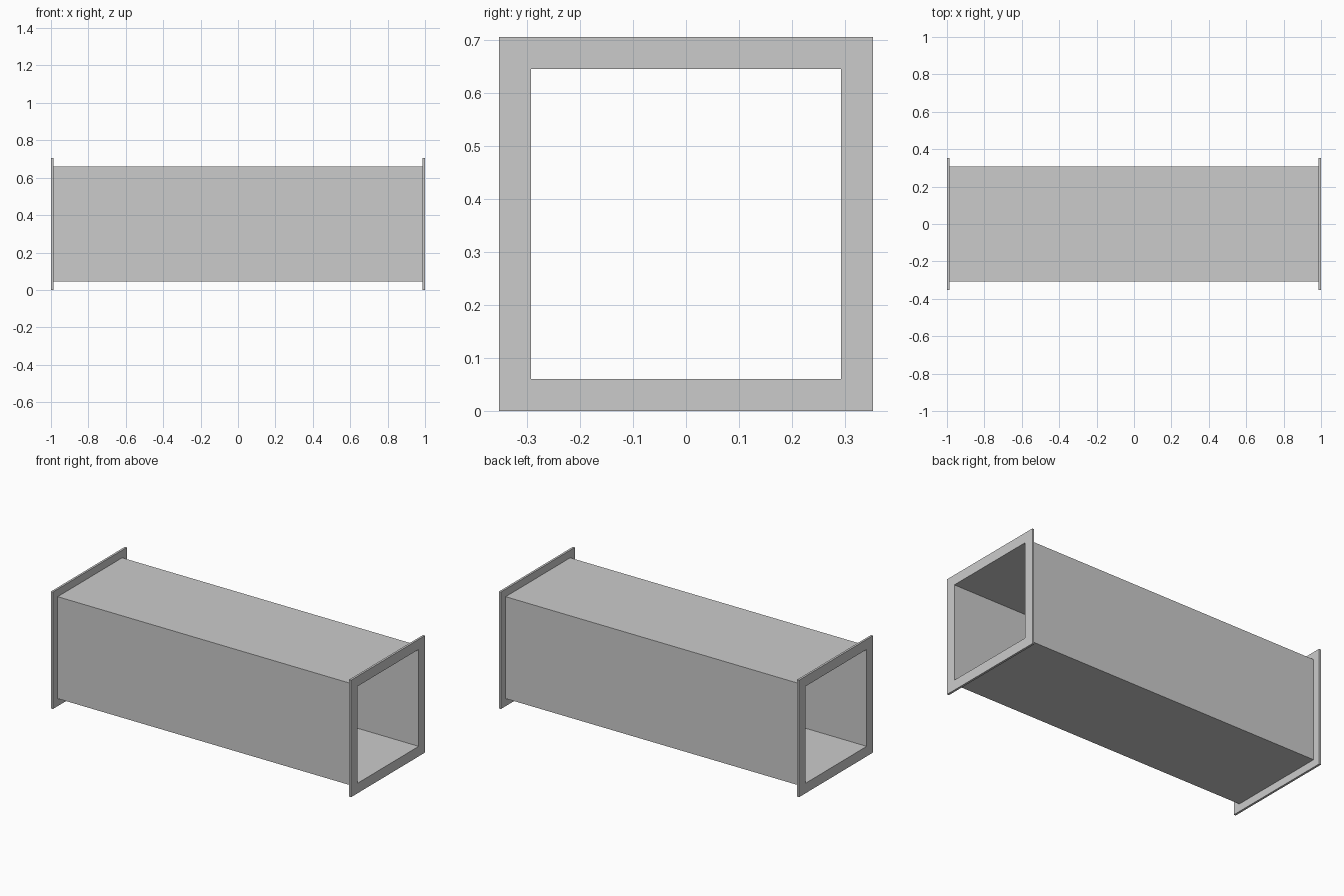
import bpy
import bmesh

if "Cube" in bpy.data.objects:
    bpy.data.objects.remove(bpy.data.objects["Cube"])

HEIGHT = 0.705           # flange outer size
OPENING = 0.292          # half-size of the square bore
DUCT = 0.307             # half-size of the duct outside
FLANGE_T = 0.013         # flange thickness


def square_ring(name, x0, x1, outer, inner):
    """Hollow square section running along x, with mitred end faces."""
    bm = bmesh.new()
    corners = [(-1, -1), (1, -1), (1, 1), (-1, 1)]
    # section loop: outer start, outer end, inner end, inner start
    section = [(x0, outer), (x1, outer), (x1, inner), (x0, inner)]
    loops = [[bm.verts.new((x, sy * r, HEIGHT / 2 + sz * r)) for sy, sz in corners]
             for x, r in section]
    for i in range(4):
        a, b = loops[i], loops[(i + 1) % 4]
        for j in range(4):
            k = (j + 1) % 4
            bm.faces.new((a[j], a[k], b[k], b[j]))
    bmesh.ops.recalc_face_normals(bm, faces=bm.faces)
    mesh = bpy.data.meshes.new(name)
    bm.to_mesh(mesh)
    bm.free()
    obj = bpy.data.objects.new(name, mesh)
    bpy.context.collection.objects.link(obj)
    return obj


# Duct body between the flanges
square_ring("duct_body", -1 + FLANGE_T, 1 - FLANGE_T, DUCT, OPENING)

# End flanges
square_ring("flange_left", -1, -1 + FLANGE_T, HEIGHT / 2, OPENING)
square_ring("flange_right", 1 - FLANGE_T, 1, HEIGHT / 2, OPENING)
